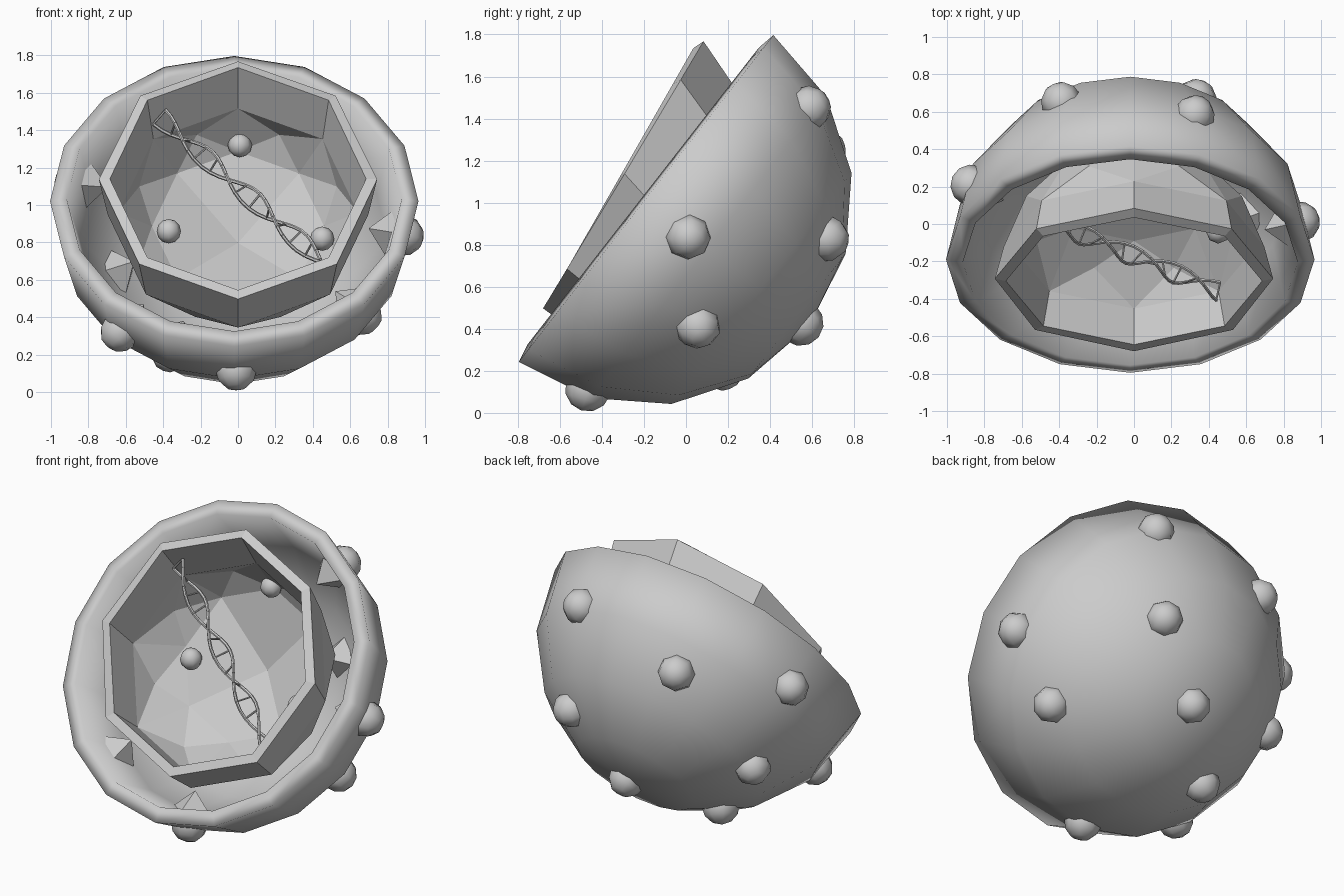
import bpy, bmesh
from math import sin, cos, pi, radians
from mathutils import Vector, Matrix

if "Cube" in bpy.data.objects:
    bpy.data.objects.remove(bpy.data.objects["Cube"])

grey = bpy.data.materials.new("plain grey")
grey.use_nodes = True
grey.diffuse_color = (0.6, 0.6, 0.6, 1)
grey.node_tree.nodes["Principled BSDF"].inputs["Base Color"].default_value = (0.6, 0.6, 0.6, 1)


def finish(bm, name, smooth=None):
    mesh = bpy.data.meshes.new(name)
    bm.to_mesh(mesh)
    bm.free()
    mesh.materials.append(grey)
    obj = bpy.data.objects.new(name, mesh)
    bpy.context.collection.objects.link(obj)
    if smooth:
        bpy.ops.object.select_all(action='DESELECT')
        obj.select_set(True)
        bpy.context.view_layer.objects.active = obj
        bpy.ops.object.shade_smooth_by_angle(angle=radians(smooth))
    return obj


def frame(centre, normal):
    """Matrix with local z along the bowl opening and local x along world x."""
    n = Vector(normal).normalized()
    x = Vector((1, 0, 0))
    return Matrix.Translation(centre) @ Matrix((x, n.cross(x), n)).transposed().to_4x4()


def ring(bm, count, radius, depth, shift=0):
    pts = []
    for i in range(count):
        a = 2 * pi * i / count
        pts.append(bm.verts.new((radius * cos(a), radius * sin(a) + shift, -depth)))
    return pts


def bridge(bm, a, b):
    n = len(a)
    return [bm.faces.new((a[i], b[i], b[(i + 1) % n], a[(i + 1) % n])) for i in range(n)]


def thicken(obj, amount, offset):
    mod = obj.modifiers.new("wall", 'SOLIDIFY')
    mod.thickness = amount
    mod.offset = offset
    mod.use_even_offset = True


# Outer shell: half a sphere with a thick wall
SHELL = Vector((-0.02, -0.19, 1.02))
R = 0.985
bm = bmesh.new()
rings = [ring(bm, 16, R * cos(t * pi / 8), R * sin(t * pi / 8)) for t in range(4)]
pole = bm.verts.new((0, 0, -R))
for a, b in zip(rings, rings[1:]):
    bridge(bm, a, b)
for i in range(16):
    bm.faces.new((rings[3][i], pole, rings[3][(i + 1) % 16]))
bmesh.ops.recalc_face_normals(bm, faces=bm.faces)
if max(bm.faces, key=lambda f: -f.calc_center_median().z).normal.z > 0:
    bmesh.ops.reverse_faces(bm, faces=bm.faces)
bm.transform(frame(SHELL, (0, -0.789, 0.615)))
thicken(finish(bm, "outer_shell", 35), 0.09, -1)

# Inner bowl: eight-sided, with a leaning wall and a faceted floor
bm = bmesh.new()
rim = ring(bm, 8, 0.685, 0)
wall = ring(bm, 8, 0.64, 0.237, -0.072)
floor = ring(bm, 8, 0.46, 0.51)
pole = bm.verts.new((0, 0, -0.69))
bridge(bm, rim, wall)
band = bridge(bm, wall, floor)
for i in range(1, 8, 2):
    bm.faces.new((floor[i], pole, floor[(i + 2) % 8], floor[(i + 1) % 8]))
bmesh.ops.recalc_face_normals(bm, faces=bm.faces)
if pole.link_faces[0].normal.z > 0:
    bmesh.ops.reverse_faces(bm, faces=bm.faces)
bmesh.ops.poke(bm, faces=band, offset=0.06)
bm.transform(frame((0, -0.305, 1.14), (0, -0.868, 0.496)))
thicken(finish(bm, "inner_bowl"), 0.055, 1)

# Knobs on the shell, each with a pointed root inside the wall
knobs = [(.37, .83, .46), (.37, .9, -.2), (.99, .22, -.2), (-.39, .89, .24),
         (.72, .26, -.64), (.05, .77, -.62), (-.7, .54, -.42), (-.36, .38, -.85),
         (.01, -.29, -.95), (-.63, -.2, -.72), (-.9, .42, .1)]
for k in knobs:
    d = Vector(k).normalized()
    turn = d.to_track_quat('Z', 'Y').to_matrix().to_4x4()
    bm = bmesh.new()
    bmesh.ops.create_uvsphere(bm, u_segments=8, v_segments=6, radius=0.11,
                              matrix=Matrix.Translation(SHELL + d * 0.945) @ turn)
    finish(bm, "shell_knob", 60)
    bm = bmesh.new()
    bmesh.ops.create_cone(bm, cap_ends=True, segments=4, radius1=0.0, radius2=0.17, depth=0.16,
                          matrix=Matrix.Translation(SHELL + d * 0.83) @ turn)
    finish(bm, "knob_root")

# Small beads on the bowl floor
for p in [(.01, .32, 1.32), (-.37, .06, .86), (.45, -.04, .82)]:
    bm = bmesh.new()
    bmesh.ops.create_uvsphere(bm, u_segments=8, v_segments=6, radius=0.065,
                              matrix=Matrix.Translation(p))
    finish(bm, "bowl_bead", 60)

# Twisted ladder: two strands with rungs
start, end = Vector((-.42, 0, 1.47)), Vector((.45, -.36, .7))
axis = (end - start).normalized()
side = axis.cross(Vector((0, 1, 0))).normalized()
other = axis.cross(side)


def strand_point(t, phase):
    a = 2 * pi * 1.75 * t + phase
    return start.lerp(end, t) + (side * cos(a) + other * sin(a)) * 0.05


def rod(bm, a, b, radius):
    v = b - a
    m = Matrix.Translation((a + b) / 2) @ v.to_track_quat('Z', 'Y').to_matrix().to_4x4()
    bmesh.ops.create_cone(bm, cap_ends=True, segments=6, radius1=radius, radius2=radius,
                          depth=v.length, matrix=m)


STEPS = 24
for name, phase in (("strand_one", 0), ("strand_two", pi)):
    bm = bmesh.new()
    for i in range(STEPS):
        rod(bm, strand_point(i / STEPS, phase), strand_point((i + 1) / STEPS, phase), 0.01)
    finish(bm, name, 40)
bm = bmesh.new()
for i in range(0, STEPS + 1, 2):
    rod(bm, strand_point(i / STEPS, 0), strand_point(i / STEPS, pi), 0.006)
finish(bm, "ladder_rungs", 40)
